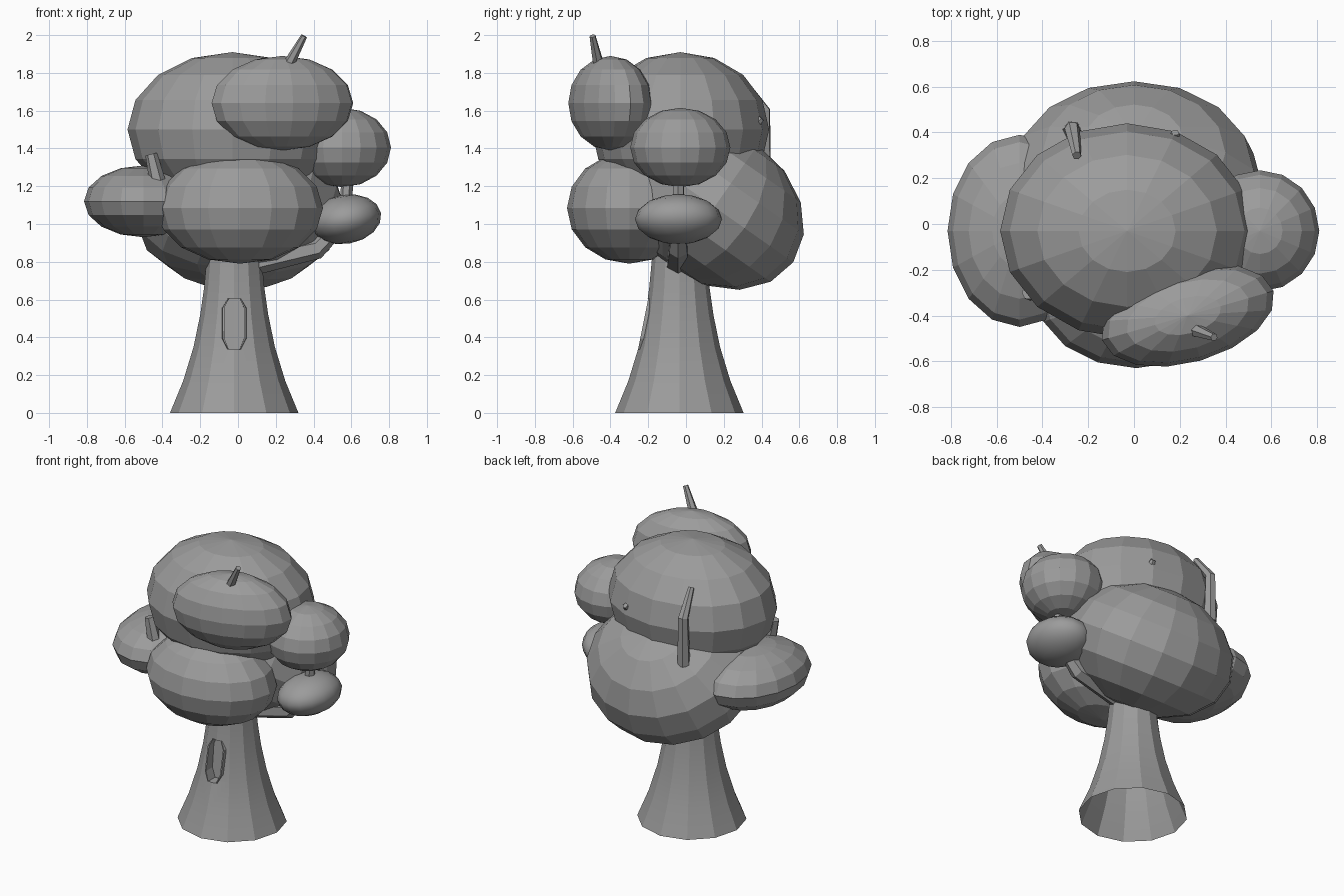
import bpy
import bmesh
from math import radians, sin, cos, pi
from mathutils import Vector

cube = bpy.data.objects.get("Cube")
if cube:
    bpy.data.objects.remove(cube, do_unlink=True)

# Single plain grey for the whole tree
GREY = (0.33, 0.33, 0.33, 1)
grey = bpy.data.materials.new("plain_grey")
grey.use_nodes = True
grey.diffuse_color = GREY
grey.node_tree.nodes["Principled BSDF"].inputs["Base Color"].default_value = GREY


def add_object(name, bm):
    bmesh.ops.recalc_face_normals(bm, faces=bm.faces)
    mesh = bpy.data.meshes.new(name)
    bm.to_mesh(mesh)
    bm.free()
    mesh.materials.append(grey)
    obj = bpy.data.objects.new(name, mesh)
    bpy.context.collection.objects.link(obj)
    return obj


def select_only(obj):
    bpy.ops.object.select_all(action="DESELECT")
    obj.select_set(True)
    bpy.context.view_layer.objects.active = obj


def foliage(name, centre, radii, tilt=(0, 0, 0), smooth=False):
    """A faceted ellipsoid clump of leaves."""
    bm = bmesh.new()
    bmesh.ops.create_uvsphere(bm, u_segments=16, v_segments=8, radius=1)
    obj = add_object(name, bm)
    obj.location = centre
    obj.scale = radii
    obj.rotation_euler = [radians(a) for a in tilt]
    if smooth:
        select_only(obj)
        bpy.ops.object.shade_smooth()
    return obj


def loft(rings):
    """Closed skin over a list of equal-sized point rings."""
    bm = bmesh.new()
    loops = [[bm.verts.new(p) for p in ring] for ring in rings]
    n = len(loops[0])
    for low, high in zip(loops, loops[1:]):
        for i in range(n):
            j = (i + 1) % n
            bm.faces.new((low[i], low[j], high[j], high[i]))
    bm.faces.new(loops[0][::-1])
    bm.faces.new(loops[-1])
    return bm


def twig(name, path, radii, sides=6):
    """A tapered, possibly bent stick along a path."""
    pts = [Vector(p) for p in path]
    rings = []
    for i, (p, r) in enumerate(zip(pts, radii)):
        along = (pts[min(i + 1, len(pts) - 1)] - pts[max(i - 1, 0)]).normalized()
        u = along.cross(Vector((0.1, 1, 0))).normalized()
        v = along.cross(u)
        angles = [2 * pi * k / sides for k in range(sides)]
        rings.append([p + r * (u * cos(a) + v * sin(a)) for a in angles])
    return add_object(name, loft(rings))


# Foliage clumps
foliage("crown_foliage", (-0.03, -0.03, 1.5), (0.555, 0.47, 0.41))
foliage("upper_front_foliage", (0.235, -0.4, 1.64), (0.39, 0.205, 0.25), (0, 0, 16))
foliage("lower_front_foliage", (0.01, -0.3, 1.085), (0.44, 0.33, 0.295))
foliage("back_foliage", (0, 0.15, 1.09), (0.565, 0.51, 0.4), (-35, 0, 0))
foliage("right_foliage", (-0.5, -0.03, 1.12), (0.315, 0.42, 0.19))
foliage("left_foliage", (0.55, -0.03, 1.405), (0.26, 0.265, 0.21))
foliage("small_left_foliage", (0.57, -0.04, 1.025), (0.19, 0.23, 0.13), (0, -10, 0), True)

# Trunk flaring toward its base
AXIS = Vector((-0.02, -0.035, 0))
profile = [(0.34, 0), (0.27, 0.17), (0.215, 0.35), (0.18, 0.52),
           (0.16, 0.66), (0.145, 0.82), (0.14, 1)]
trunk = add_object("trunk", loft([
    [AXIS + Vector((r * cos(k * pi / 6), r * sin(k * pi / 6), z)) for k in range(12)]
    for r, z in profile]))

# Knot hole: raised rim, then a tall octagon cut through both
outline = [(0.03, -0.14), (0.055, -0.08), (0.055, 0.08), (0.03, 0.13),
           (-0.03, 0.13), (-0.055, 0.08), (-0.055, -0.08), (-0.03, -0.14)]


def hole_ring(y, grow, slope=0):
    return [Vector((-0.02 + x * grow, y + slope * z, 0.475 + z)) for x, z in outline]


rim = add_object("knot_hole_rim", loft([hole_ring(-0.16, 1.35, 0.2),
                                        hole_ring(-0.226, 1.12, 0.2)]))
cutter = add_object("knot_hole_cutter", loft([hole_ring(-0.165, 0.95, 0.1),
                                              hole_ring(-0.5, 1)]))
for target in (trunk, rim):
    select_only(target)
    cut = target.modifiers.new("hole", "BOOLEAN")
    cut.operation = "DIFFERENCE"
    cut.object = cutter
    cut.solver = "EXACT"
    bpy.ops.object.modifier_apply(modifier=cut.name)
bpy.data.objects.remove(cutter, do_unlink=True)

# Open underside of the trunk
bm = bmesh.new()
bm.from_mesh(trunk.data)
base = [f for f in bm.faces if all(v.co.z < 0.001 for v in f.verts)]
bmesh.ops.delete(bm, geom=base, context="FACES")
bm.to_mesh(trunk.data)
bm.free()
select_only(trunk)
bpy.ops.object.shade_smooth_by_angle(angle=radians(20))

# Branch and twigs
twig("left_branch", [(0.05, -0.04, 0.79), (0.42, -0.04, 0.87), (0.53, -0.04, 0.98)],
     [0.07, 0.055, 0.04])
twig("left_foliage_stem", [(0.57, -0.04, 1.08), (0.58, -0.04, 1.26)], [0.035, 0.03])
twig("top_twig", [(0.26, -0.46, 1.83), (0.35, -0.495, 1.995)], [0.032, 0.017])
twig("right_twig", [(-0.42, -0.3, 1.2), (-0.46, -0.3, 1.37)], [0.045, 0.032])
twig("back_twig", [(-0.27, 0.41, 1.28), (-0.27, 0.415, 1.6), (-0.25, 0.3, 1.76)],
     [0.042, 0.034, 0.02])
twig("back_nub", [(0.17, 0.34, 1.5), (0.18, 0.4, 1.56)], [0.035, 0.018])
